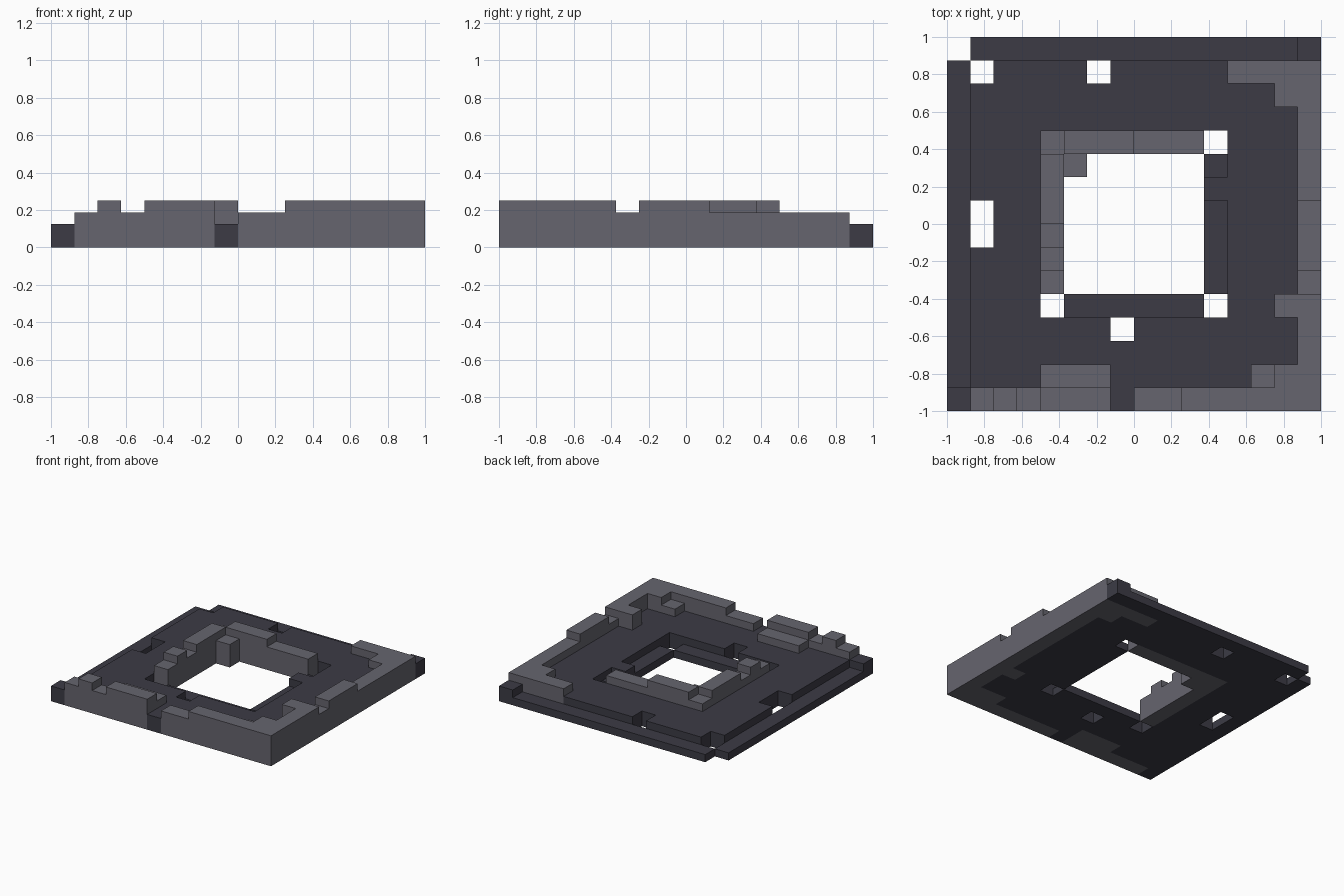
import bpy
import bmesh

if "Cube" in bpy.data.objects:
    bpy.data.objects.remove(bpy.data.objects["Cube"], do_unlink=True)

CELL = 0.125   # side of one grid square
STEP = 0.0625  # height of one level
N = 16


def material(name, rgb):
    m = bpy.data.materials.new(name)
    m.use_nodes = True
    m.diffuse_color = (*rgb, 1)
    bsdf = m.node_tree.nodes["Principled BSDF"]
    bsdf.inputs["Base Color"].default_value = (*rgb, 1)
    bsdf.inputs["Roughness"].default_value = 0.9
    return m


dark = material("dark_slate", (0.045, 0.044, 0.060))
light = material("grey_stone", (0.133, 0.130, 0.156))

grid = {}  # (column, row) -> (part name, level)


def fill(part, x0, x1, y0, y1, level):
    """Set a rectangle of squares to a part and level; level 0 cuts a hole."""
    for i in range(x0, x1):
        for j in range(y0, y1):
            grid[i, j] = (part, level)


# Floor plate with lower ledges along the back and one side
fill("floor", 0, N, 0, N, 2)
fill("side_ledge", 0, 1, 1, 15, 1)
fill("back_ledge", 1, 15, 15, N, 1)

# Wall along the front, broken by one gap
fill("front_wall", 1, N, 0, 1, 4)
for a, b in ((1, 2), (3, 4), (8, 10)):
    fill("front_wall", a, b, 0, 1, 3)
fill("floor", 7, 8, 0, 1, 2)

# Wall along the side
fill("side_wall", 15, N, 0, 9, 4)
fill("side_wall", 15, N, 5, 6, 3)
fill("side_wall", 15, N, 9, 15, 3)

# Rubble leaning on the inside of the walls
fill("rubble", 4, 7, 1, 2, 3)
fill("rubble", 13, 14, 1, 2, 3)
fill("rubble", 14, 15, 1, 2, 4)
fill("rubble", 14, 15, 4, 5, 4)
fill("rubble", 12, 15, 14, 15, 3)
fill("rubble", 14, 15, 13, 14, 3)

# Central opening with its sunken rims
fill("opening", 5, 11, 5, 11, 0)
fill("sunken_rim", 5, 11, 4, 5, 1)
fill("sunken_rim", 11, 12, 5, 11, 1)
fill("floor", 11, 12, 9, 10, 2)

# Broken kerb round the opening
fill("kerb", 4, 5, 5, 11, 4)
fill("kerb", 4, 5, 5, 6, 3)
fill("kerb", 4, 5, 7, 8, 3)
fill("kerb", 4, 5, 11, 12, 3)
fill("kerb", 5, 8, 11, 12, 4)
fill("kerb", 8, 11, 11, 12, 3)
fill("kerb_pillar", 5, 6, 10, 11, 3)

# Missing squares
for i, j in ((0, 15), (1, 14), (6, 14), (1, 7), (1, 8), (7, 3), (4, 4), (11, 4), (11, 11)):
    fill("gap", i, i + 1, j, j + 1, 0)

LIGHT_PARTS = {"front_wall", "side_wall", "rubble", "kerb", "kerb_pillar"}


def level_at(i, j):
    return grid.get((i, j), ("", 0))[1]


def build(part):
    """Make the outer faces of every square belonging to a part."""
    bm = bmesh.new()

    def quad(points):
        bm.faces.new([bm.verts.new((x * CELL - 1, y * CELL - 1, z * STEP))
                      for x, y, z in points])

    for (i, j), (owner, h) in grid.items():
        if owner != part:
            continue
        ring = [(i, j), (i + 1, j), (i + 1, j + 1), (i, j + 1)]
        quad([(x, y, h) for x, y in ring])
        quad([(x, y, 0) for x, y in reversed(ring)])
        sides = ((0, -1), (1, 0), (0, 1), (-1, 0))
        for k, (dx, dy) in enumerate(sides):
            low = level_at(i + dx, j + dy)
            (ax, ay), (bx, by) = ring[k], ring[(k + 1) % 4]
            # One quad per level keeps neighbouring walls joined
            for z in range(low, h):
                quad([(ax, ay, z), (bx, by, z), (bx, by, z + 1), (ax, ay, z + 1)])
    bmesh.ops.remove_doubles(bm, verts=bm.verts, dist=0.001)
    mesh = bpy.data.meshes.new(part)
    bm.to_mesh(mesh)
    bm.free()
    mesh.materials.append(light if part in LIGHT_PARTS else dark)
    obj = bpy.data.objects.new(part, mesh)
    bpy.context.collection.objects.link(obj)


for name in sorted({owner for owner, h in grid.values() if h}):
    build(name)
